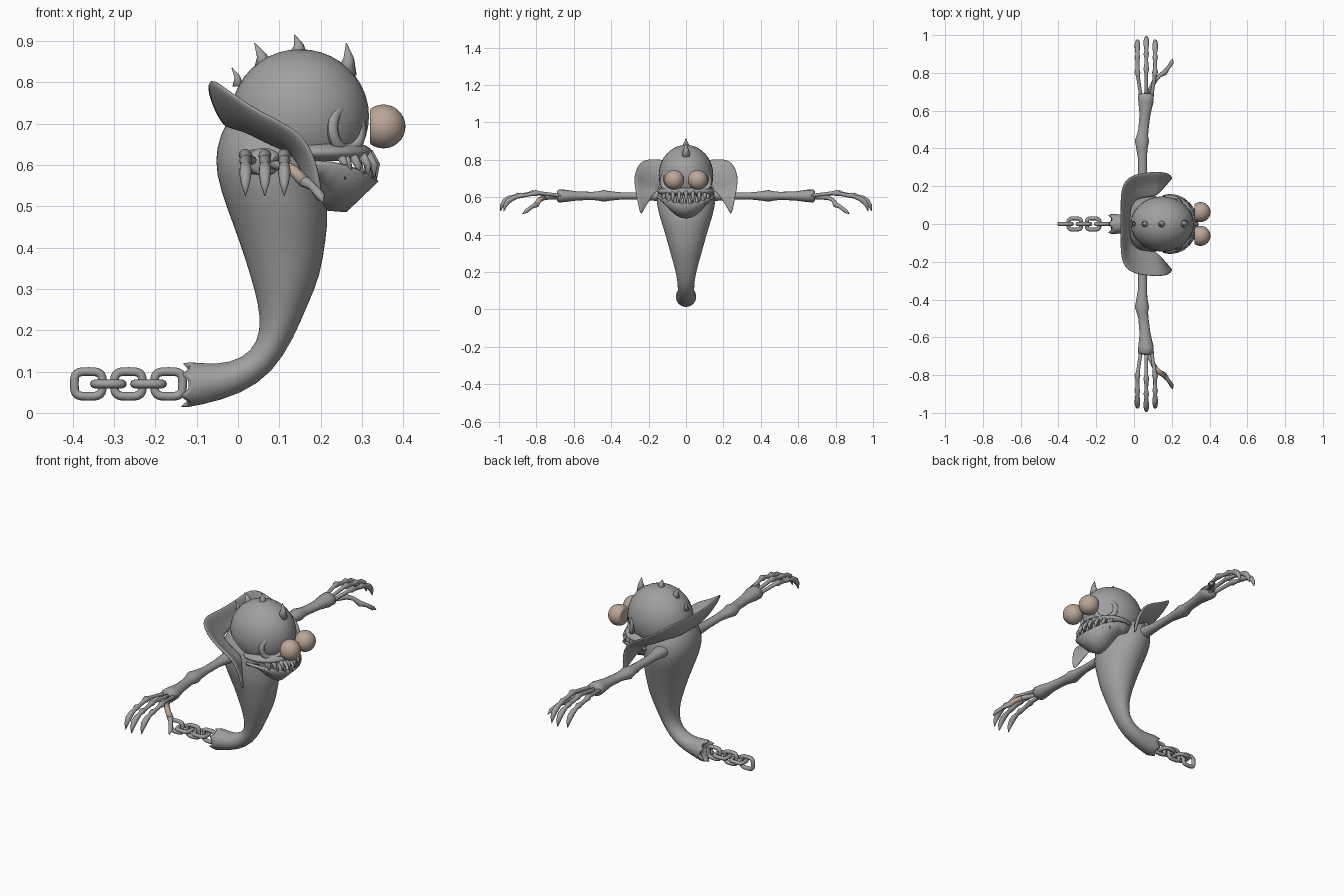
import bpy, bmesh
from math import sin, cos, pi, radians
from mathutils import Vector, Matrix

if "Cube" in bpy.data.objects:
    bpy.data.objects.remove(bpy.data.objects["Cube"])


def material(name, rgb):
    m = bpy.data.materials.new(name)
    m.use_nodes = True
    m.diffuse_color = (*rgb, 1)
    m.node_tree.nodes["Principled BSDF"].inputs["Base Color"].default_value = (*rgb, 1)
    return m


GREY = material("ash grey", (0.35, 0.35, 0.35))
TAN = material("dull tan", (0.49, 0.38, 0.31))


def finish(name, bm, mat=GREY, sub=0, thick=0):
    bmesh.ops.recalc_face_normals(bm, faces=bm.faces[:])
    me = bpy.data.meshes.new(name)
    bm.to_mesh(me)
    bm.free()
    ob = bpy.data.objects.new(name, me)
    bpy.context.collection.objects.link(ob)
    me.materials.append(mat)
    for p in me.polygons:
        p.use_smooth = True
    if thick:
        s = ob.modifiers.new("thickness", 'SOLIDIFY')
        s.thickness, s.offset = thick, 0
    if sub:
        ob.modifiers.new("smooth", 'SUBSURF').levels = sub
        ob.modifiers["smooth"].render_levels = sub
    return ob


def loft(name, rows, closed=True, mat=GREY, sub=0, thick=0):
    """Skin a list of equal-length point rows; closed rows are capped."""
    bm = bmesh.new()
    vs = [[bm.verts.new(p) for p in row] for row in rows]
    n = len(rows[0])
    for a, b in zip(vs, vs[1:]):
        for i in range(n if closed else n - 1):
            j = (i + 1) % n
            bm.faces.new((a[i], a[j], b[j], b[i]))
    if closed:
        bm.faces.new(vs[0])
        bm.faces.new(vs[-1])
    return finish(name, bm, mat, sub, thick)


def tube(name, pts, radii, mat=GREY, sides=10, flat=1.0):
    """Round limb with a changing radius along a path."""
    pts = [Vector(p) for p in pts]
    rows, prev, u = [], None, None
    for i, p in enumerate(pts):
        t = (pts[min(i + 1, len(pts) - 1)] - pts[max(i - 1, 0)]).normalized()
        u = t.orthogonal().normalized() if prev is None else prev.rotation_difference(t) @ u
        prev, v = t, t.cross(u)
        row = []
        for k in range(sides):
            a = 2 * pi * k / sides
            d = (u * cos(a) + v * sin(a)) * radii[i]
            d.z *= flat
            row.append(p + d)
        rows.append(row)
    return loft(name, rows, mat=mat)


def ball(name, centre, size, mat=GREY, rule=None):
    bm = bmesh.new()
    bmesh.ops.create_uvsphere(bm, u_segments=32, v_segments=20, radius=1)
    for v in bm.verts:
        v.co = Vector(centre) + v.co * Vector(size)
        if rule:
            rule(v.co)
    return finish(name, bm, mat)


# Body: each section is back x, back z, front x, front z, half width
sections = [
    (-.09, .09, -.09, .045, .02), (-.145, .128, -.15, .006, .062),
    (-.08, .119, -.09, .018, .05), (-.02, .12, .01, .045, .045),
    (.035, .148, .085, .098, .043), (.055, .2, .135, .18, .052),
    (.05, .26, .17, .265, .072), (.03, .33, .2, .33, .092),
    (.005, .41, .213, .42, .115), (-.03, .5, .222, .49, .142),
    (-.055, .58, .2, .56, .16), (-.055, .64, .2, .61, .155),
    (-.03, .71, .2, .66, .13), (.02, .75, .18, .72, .1)]
rows = []
for k, (bx, bz, fx, fz, w) in enumerate(sections):
    mid, half = Vector(((bx + fx) / 2, 0, (bz + fz) / 2)), Vector(((fx - bx) / 2, 0, (fz - bz) / 2))
    row = []
    for i in range(24):
        a = 2 * pi * i / 24
        p = mid + half * cos(a) + Vector((0, w * sin(a), 0))
        if k == 1:  # torn hem
            p.x += -.025 if i % 4 == 0 else .012
        row.append(p)
    rows.append(row)
loft("body", rows, sub=1)


# Head and upper jaw, flat underneath
def flat_base(co):
    co.z = max(co.z, .61)


ball("skull", (.15, 0, .718), (.167, .146, .162), rule=flat_base)
ball("upper_jaw", (.19, 0, .63), (.135, .152, .035), rule=flat_base)

# Lower jaw
angles = [radians(-105 + 15 * i) for i in range(15)]
rim = [(.19 + .145 * cos(a), .155 * sin(a), .565 + .04 * sin(a) ** 2) for a in angles]
chin = [(.17 + .09 * cos(a), .115 * sin(a), .492 + .09 * sin(a) ** 2) for a in angles]
floor = [(.17, .06 * sin(a), .5 + .07 * sin(a) ** 2) for a in angles]
loft("lower_jaw", [rim, chin, floor], closed=False, thick=.014)

# Teeth
for i in range(9):
    a = radians(-64 + 16 * i)
    c, s = cos(a), sin(a)
    tube("upper_tooth", [(.19 + .125 * c, .13 * s, .63), (.2 + .135 * c, .135 * s, .6),
                         (.2 + .135 * c, .132 * s, .565)], [.012, .009, .001], sides=8)
for i in range(8):
    a = radians(-56 + 16 * i)
    c, s = cos(a), sin(a)
    z = .56 + .04 * s * s
    tube("lower_tooth", [(.19 + .137 * c, .145 * s, z), (.19 + .135 * c, .14 * s, z + .025),
                         (.19 + .125 * c, .135 * s, z + .045)], [.011, .008, .001], sides=8)

# Head spikes, curving along the centre line
for bx, bz, tx, tz, r in [(0, .79, -.015, .835, .014), (.062, .835, .04, .895, .024),
                          (.145, .865, .137, .915, .024), (.262, .82, .262, .895, .026)]:
    base, tip = Vector((bx, 0, bz)), Vector((tx, 0, tz))
    bend = base.lerp(tip, .5) + Vector((.006, 0, 0))
    tube("head_spike", [base, bend, tip], [r, r * .5, .001])

# Flared collar with drooping side lobes
outer = [(-.07, 0, .795), (-.07, .12, .8), (-.065, .2, .812), (-.03, .255, .785),
         (.05, .275, .73), (.13, .28, .695), (.185, .272, .64), (.205, .245, .515)]
inner = [(-.02, 0, .69), (-.02, .07, .69), (-.005, .11, .685), (.03, .135, .675),
         (.08, .14, .65), (.12, .145, .635), (.14, .17, .62), (.185, .23, .53)]


def both_sides(half):
    return [(x, -y, z) for x, y, z in reversed(half[1:])] + half


def between(a, b, sag):
    return [Vector(p).lerp(Vector(q), .55) - Vector((0, 0, sag)) for p, q in zip(a, b)]


outer, inner = both_sides(outer), both_sides(inner)
loft("collar", [inner, between(inner, outer, .02), outer], closed=False, thick=.018, sub=2)

# Arm profile: distance out, x, radius
arm = [(.08, .05, .05), (.15, .05, .034), (.24, .045, .024), (.34, .045, .023), (.4, .042, .03),
       (.44, .042, .038), (.47, .045, .03), (.5, .05, .027), (.58, .058, .029), (.65, .063, .041),
       (.68, .063, .042), (.69, .063, .03)]
# Finger profile: distance out, height, radius
finger = [(.67, .605, .013), (.72, .613, .009), (.8, .622, .01), (.82, .623, .016), (.84, .618, .011),
          (.88, .61, .01), (.9, .61, .015), (.92, .603, .01), (.945, .595, .014), (.968, .58, .015),
          (.985, .555, .011), (.992, .525, .001)]
thumb = [(.075, .69, .6), (.11, .76, .598), (.135, .785, .585), (.16, .8, .56),
         (.18, .825, .548), (.2, .855, .525), (.205, .875, .51)]

for s, side in ((1, "back"), (-1, "front")):
    # Eyes and their sockets
    def flat_rear(co):
        co.x = max(co.x, .319)

    ball(side + "_eye", (.352, s * .063, .693), (.053, .053, .053), TAN, flat_rear)
    normal = Vector((.75, s * .65, .05)).normalized()
    u = normal.orthogonal().normalized()
    v = normal.cross(u)
    ring = []
    for i in range(24):
        a = 2 * pi * i / 24
        d = u * cos(a) + v * sin(a)
        ring.append([Vector((.262, s * .086, .688)) + d * (.052 + .014 * cos(b)) + normal * .014 * sin(b)
                     for b in [2 * pi * k / 8 for k in range(9)]])
    loft(side + "_eye_socket", ring + ring[:1], closed=False)

    # Arm, fingers and thumb
    tube(side + "_arm", [(x, s * y, .607) for y, x, r in arm], [r for y, x, r in arm], sides=14, flat=.82)
    for k in (-1, 0, 1):
        pts = []
        for y, z, r in finger:
            spread = .025 + .022 * min((y - .67) / .15, 1)
            pts.append((.065 + k * spread, s * (y - .018 * abs(k)), z))
        tube(side + "_finger", pts, [r for y, z, r in finger])
    pts = [(x, s * y, z) for x, y, z in thumb]
    tube(side + "_thumb", pts, [.011, .013, .01, .015, .01, .011, .001])
    if s < 0:
        tube("thumb_joint", pts[1:4], [.0145, .0135, .0155], TAN)

# Chain of alternating upright and flat links
for i in range(5):
    centre = Vector((-.362 + .0485 * i, 0, .07))
    path = bpy.data.curves.new("chain_link", 'CURVE')
    path.dimensions, path.bevel_depth, path.bevel_resolution = '3D', .0105, 2
    sp = path.splines.new('POLY')
    sp.points.add(23)
    sp.use_cyclic_u = True
    for k, pt in enumerate(sp.points):
        a = 2 * pi * k / 24
        c, w = cos(a), sin(a)
        # rounded rectangle outline
        dx = .034 * abs(c) ** .55 * (1 if c > 0 else -1)
        dw = .03 * abs(w) ** .55 * (1 if w > 0 else -1)
        pt.co = (*(centre + Vector((dx, 0, dw) if i % 2 == 0 else (dx, dw, 0))), 1)
    path.materials.append(GREY)
    bpy.context.collection.objects.link(bpy.data.objects.new("chain_link", path))
